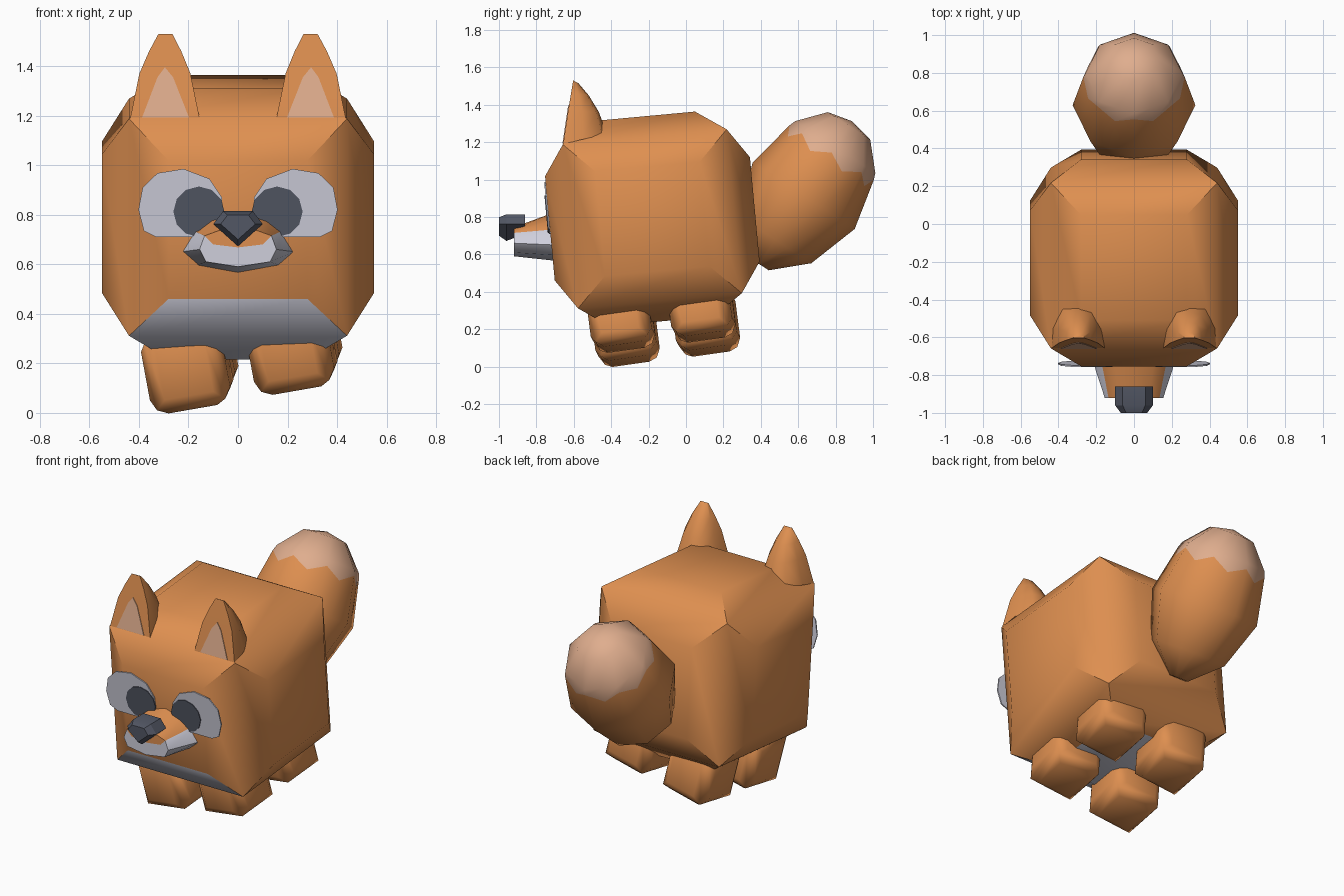
import bpy, bmesh, math
from mathutils import Matrix, Vector

if "Cube" in bpy.data.objects:
    bpy.data.objects.remove(bpy.data.objects["Cube"])


def material(name, rgb):
    m = bpy.data.materials.new(name)
    m.diffuse_color = (*rgb, 1)
    m.use_nodes = True
    m.node_tree.nodes["Principled BSDF"].inputs["Base Color"].default_value = m.diffuse_color
    return m


ORANGE = material("orange_fur", (0.73, 0.275, 0.08))
WHITE = material("pale_fur", (0.62, 0.62, 0.71))
PINK = material("peach_fur", (0.74, 0.42, 0.27))
DARK = material("dark_grey", (0.085, 0.095, 0.128))


def finish(name, bm, mats, angle, matrix=None):
    bmesh.ops.recalc_face_normals(bm, faces=bm.faces)
    if matrix:
        bm.transform(matrix)
    me = bpy.data.meshes.new(name)
    bm.to_mesh(me)
    bm.free()
    for m in mats:
        me.materials.append(m)
    ob = bpy.data.objects.new(name, me)
    bpy.context.collection.objects.link(ob)
    bpy.ops.object.select_all(action='DESELECT')
    ob.select_set(True)
    bpy.context.view_layer.objects.active = ob
    bpy.ops.object.shade_smooth_by_angle(angle=math.radians(angle))
    return ob


def poly(name, verts, faces, mats, angle=40, rule=None):
    """Mesh from points; rule(face index) gives the material slot."""
    bm = bmesh.new()
    vs = [bm.verts.new(v) for v in verts]
    for i, f in enumerate(faces):
        face = bm.faces.new([vs[k] for k in f])
        face.material_index = rule(i) if rule else 0
    return finish(name, bm, mats, angle)


def loft(rings, start=True, end=True):
    """Verts and faces joining equal rings of points."""
    n = len(rings[0])
    verts = [p for r in rings for p in r]
    faces = [(k * n + i, k * n + (i + 1) % n, (k + 1) * n + (i + 1) % n, (k + 1) * n + i)
             for k in range(len(rings) - 1) for i in range(n)]
    if start:
        faces.append(tuple(range(n)))
    if end:
        faces.append(tuple(range(len(verts) - n, len(verts))))
    return verts, faces


def puffed_cube(name, corner, flat, half, matrix, mats, rule=None):
    """Cube whose six faces are inset and pushed outwards."""
    bm = bmesh.new()
    bmesh.ops.create_cube(bm, size=2 * corner)
    bmesh.ops.inset_individual(bm, faces=bm.faces[:], thickness=corner - flat,
                               depth=half - corner, use_even_offset=True)
    if rule:
        for f in bm.faces:
            f.material_index = rule(f.calc_center_median())
    return finish(name, bm, mats, 45, matrix)


# Body, with pale chest and belly
puffed_cube("body", 0.44, 0.28, 0.55,
            Matrix.Translation((0, -0.18, 0.79)) @ Matrix.Rotation(math.radians(5.3), 4, 'X'),
            [ORANGE, WHITE],
            lambda c: int(abs(c.x) < 0.1 and c.z < -0.3 and c.y < 0.1))

# Four feet, set on a tilted frame
ax = Vector((0.98, -0.09, 0.17)).normalized()
ay = Vector((0.07, 0.98, 0.14))
az = ax.cross(ay).normalized()
tilt = Matrix((ax, az.cross(ax), az)).transposed().to_4x4()
for i, side in enumerate(("left", "right")):
    for j, end in enumerate(("front", "back")):
        pos = Vector((-0.205, -0.325, 0.19)) + i * Vector((0.42, -0.025, 0.075)) \
            + j * Vector((0.02, 0.43, 0.055))
        puffed_cube(f"{end}_{side}_foot", 0.14, 0.1, 0.165,
                    Matrix.Translation(pos) @ tilt, [ORANGE])

# Tail: eight-sided egg with a zigzag peach tip
axis, perp, centre = Vector((0, 0.545, 0.84)), Vector((0, 0.84, -0.545)), Vector((0, 0.64, 0.93))
N = 16
profile = [(-0.455, 0.06), (-0.30, 0.23), (-0.02, 0.325), (None, 0.28), (0.29, 0.255),
           (0.425, 0.135)]
rings = []
for a, r in profile:
    ring = []
    for i in range(N):
        t = 2 * math.pi * i / N
        h, rr = a, r
        if a is None:
            h, rr = (0.20, 0.285) if i % 2 else (0.255, 0.268)
        if i % 2:
            rr *= math.cos(math.pi / 8)
        ring.append(centre + axis * h + Vector((1, 0, 0)) * rr * math.cos(t)
                    + perp * rr * math.sin(t))
    rings.append(ring)
verts, faces = loft(rings, True, False)
verts.append(centre + axis * 0.455)
base, tip_start = (len(profile) - 1) * N, 3 * N
bottom_cap = len(faces) - 1
faces += [(base + i, base + (i + 1) % N, len(verts) - 1) for i in range(N)]
poly("tail", verts, faces, [ORANGE, PINK], 60,
     lambda i: int(i >= tip_start and i != bottom_cap))

# Snout: orange bridge over a pale muzzle
back = [(0, .83), (.11, .79), (.18, .735), (.23, .65), (.165, .595), (0, .565)]
front = [(0, .745), (.08, .735), (.135, .715), (.155, .66), (.13, .61), (0, .59)]


def both_sides(half, y):
    return [(x, y, z) for x, z in half] + [(-x, y, z) for x, z in half[-2:0:-1]]


verts, faces = loft([both_sides(back, -0.69), both_sides(front, -0.92)], True, False)
n = len(verts)
verts += [(.1, -.92, .68), (0, -.92, .668), (-.1, -.92, .68)]
faces += [(18, 19, 10, 11, 12, n, n + 1, n + 2),
          (12, 13, 14, 15, 16, 17, 18, n + 2, n + 1, n)]
poly("snout", verts, faces, [ORANGE, WHITE], 40,
     lambda i: int(2 <= i <= 7 or i == len(faces) - 1))

# Nose
nose = []
for y, s, low in ((-.86, 1, .71), (-.96, 1, .672), (-1.0, .7, .70)):
    top = .762 + .052 * s
    nose.append([(.06 * s, y, top), (.1 * s, y, .762), (0, y, low),
                 (-.1 * s, y, .762), (-.06 * s, y, top)])
poly("nose", *loft(nose), [DARK], 30)


def plate(name, points, y_at, mat, s, thick=0.008):
    """Thin plate from an (x, z) outline lying on a sloping plane."""
    rings = [[(s * x, y_at(z) + d, z) for x, z in points] for d in (0, thick)]
    poly(name, *loft(rings), [mat], 30)


eye = [(.06, .80), (.065, .87), (.115, .945), (.22, .985), (.325, .968), (.385, .91),
       (.402, .82), (.38, .735), (.33, .71), (.12, .71)]
pupil = [(.158 + .103 * math.cos(k * math.pi / 6), .812 + .102 * math.sin(k * math.pi / 6))
         for k in range(12)]
inner_ear = [(.198, 1.193), (.262, 1.355), (.295, 1.395), (.325, 1.355), (.387, 1.193)]
# Ear levels: half width, front y, back y, front z, back z, centre x
levels = [(.14, -.657, -.425, 1.19, 1.245, .295), (.103, -.63, -.465, 1.37, 1.36, .295),
          (.065, -.615, -.52, 1.46, 1.45, .294), (.028, -.603, -.575, 1.53, 1.515, .293)]

for side, s in (("left", -1), ("right", 1)):
    # Eyes
    plate(f"{side}_eye", eye, lambda z: -0.746 - (z - .85) * .09, WHITE, s)
    plate(f"{side}_pupil", pupil, lambda z: -0.751 - (z - .85) * .09, DARK, s)
    # Ears: flat front, rounded back
    rings = []
    for w, yf, yb, zf, zb, cx in levels:
        def pt(u, v):
            return (s * (cx + u * w), yf + (yb - yf) * v, zf + (zb - zf) * v)
        rings.append([pt(-1, 0), pt(1, 0), pt(.95, .45), pt(.6, .9), pt(0, 1),
                      pt(-.6, .9), pt(-.95, .45)])
    poly(f"{side}_ear", *loft(rings), [ORANGE], 50)
    plate(f"{side}_inner_ear", inner_ear,
          lambda z: -0.661 + (z - 1.19) * .15, PINK, s)
